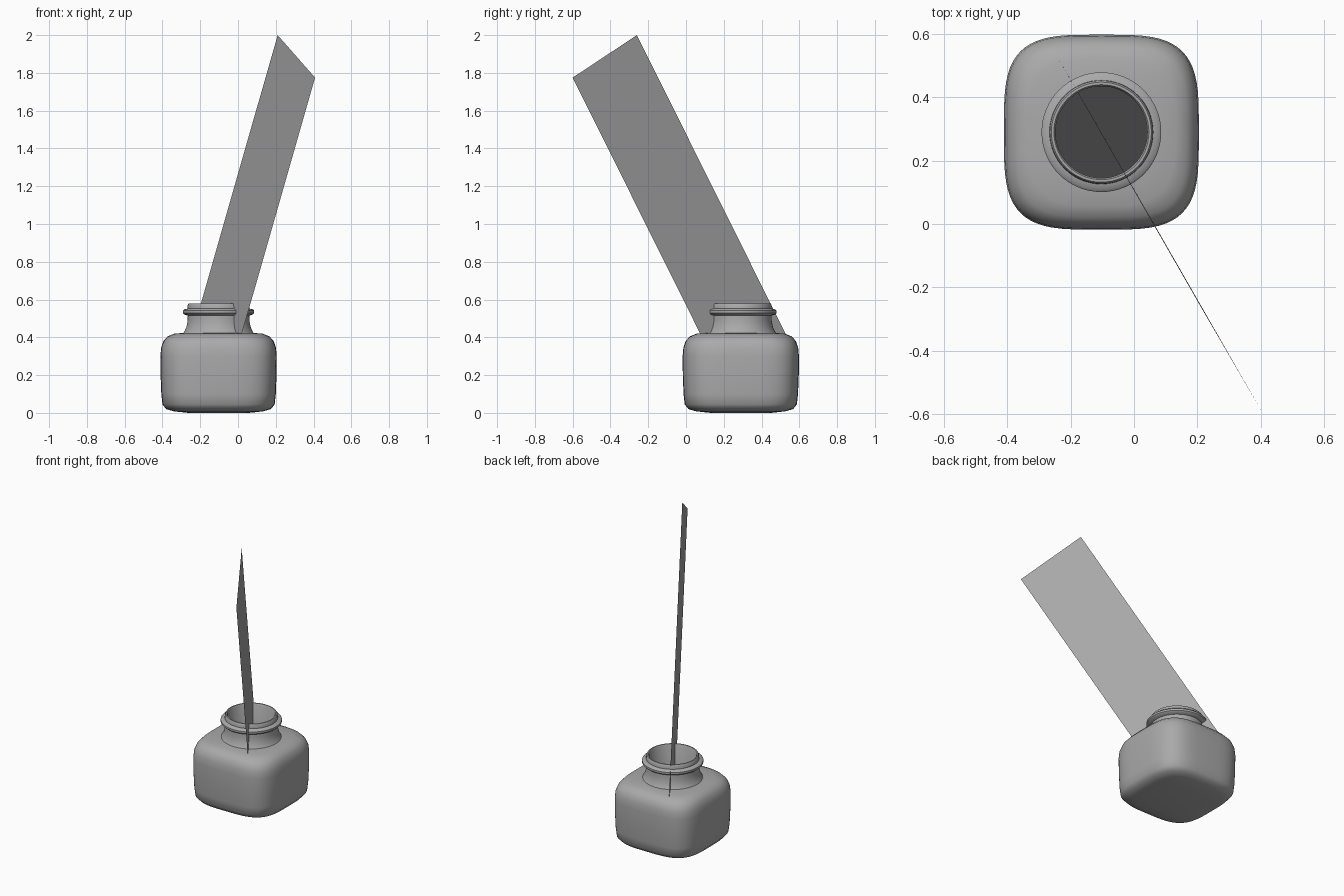
import bpy
import bmesh
from math import cos, sin, tau, copysign
from mathutils import Vector

cube = bpy.data.objects.get("Cube")
if cube:
    bpy.data.objects.remove(cube, do_unlink=True)

CENTRE = Vector((-0.103, 0.29, 0))
SIDES = 64


def material(name, value):
    mat = bpy.data.materials.new(name)
    mat.use_nodes = True
    colour = (value, value, value, 1)
    mat.diffuse_color = colour
    mat.node_tree.nodes["Principled BSDF"].inputs["Base Color"].default_value = colour
    return mat


grey = material("mid grey", 0.4)
dark = material("dark ink", 0.06)


def finish(bm, name, mat, smooth=True):
    mesh = bpy.data.meshes.new(name)
    bm.to_mesh(mesh)
    bm.free()
    mesh.materials.append(mat)
    obj = bpy.data.objects.new(name, mesh)
    bpy.context.collection.objects.link(obj)
    if smooth:
        bpy.ops.object.select_all(action="DESELECT")
        obj.select_set(True)
        bpy.context.view_layer.objects.active = obj
        bpy.ops.object.shade_smooth_by_angle(angle=0.7)
    return obj


def ring(bm, z, radius, power):
    """Superellipse ring: power 2 is a circle, higher is squarer."""
    def axis(v):
        return copysign(abs(v) ** (2 / power), v) * radius
    angles = [tau * i / SIDES for i in range(SIDES)]
    return [bm.verts.new(CENTRE + Vector((axis(cos(a)), axis(sin(a)), z))) for a in angles]


def loft(name, profile, mat, cap_start=False):
    bm = bmesh.new()
    rings = [ring(bm, *p) for p in profile]
    for low, high in zip(rings, rings[1:]):
        for i in range(SIDES):
            j = (i + 1) % SIDES
            bm.faces.new((low[i], low[j], high[j], high[i]))
    if cap_start:
        bm.faces.new(rings[0][::-1])
    return finish(bm, name, mat)


# Rounded square bottle with soft shoulders
loft("bottle_body", [
    (0.0, 0.16, 3.4), (0.008, 0.235, 3.5), (0.02, 0.277, 3.6), (0.045, 0.297, 3.7),
    (0.1, 0.303, 3.7), (0.2, 0.307, 3.7), (0.3, 0.308, 3.7), (0.345, 0.304, 3.7),
    (0.38, 0.292, 3.6), (0.405, 0.27, 3.5), (0.419, 0.235, 3.0), (0.424, 0.18, 2),
], grey, cap_start=True)

# Flared neck, collar, lip and inner wall
loft("bottle_neck", [
    (0.42, 0.188, 2), (0.432, 0.18, 2), (0.455, 0.17, 2), (0.485, 0.164, 2), (0.515, 0.163, 2),
    (0.521, 0.182, 2), (0.528, 0.189, 2), (0.541, 0.189, 2), (0.548, 0.182, 2),
    (0.552, 0.164, 2), (0.572, 0.163, 2), (0.58, 0.158, 2), (0.58, 0.15, 2),
    (0.572, 0.145, 2), (0.2, 0.145, 2),
], grey)

# Ink surface inside the bottle
bm = bmesh.new()
bm.faces.new(ring(bm, 0.2, 0.145, 2))
finish(bm, "ink_surface", dark, smooth=False)

# Flat quill card leaning out of the mouth
bm = bmesh.new()
top_back, top_front = Vector((0.21, -0.26, 2)), Vector((0.408, -0.6, 1.775))
lean = Vector((-0.286, 0.498, -1)) * 1.64
corners = (top_back, top_front, top_front + lean, top_back + lean)
bm.faces.new([bm.verts.new(c) for c in corners])
finish(bm, "quill_card", grey, smooth=False)
